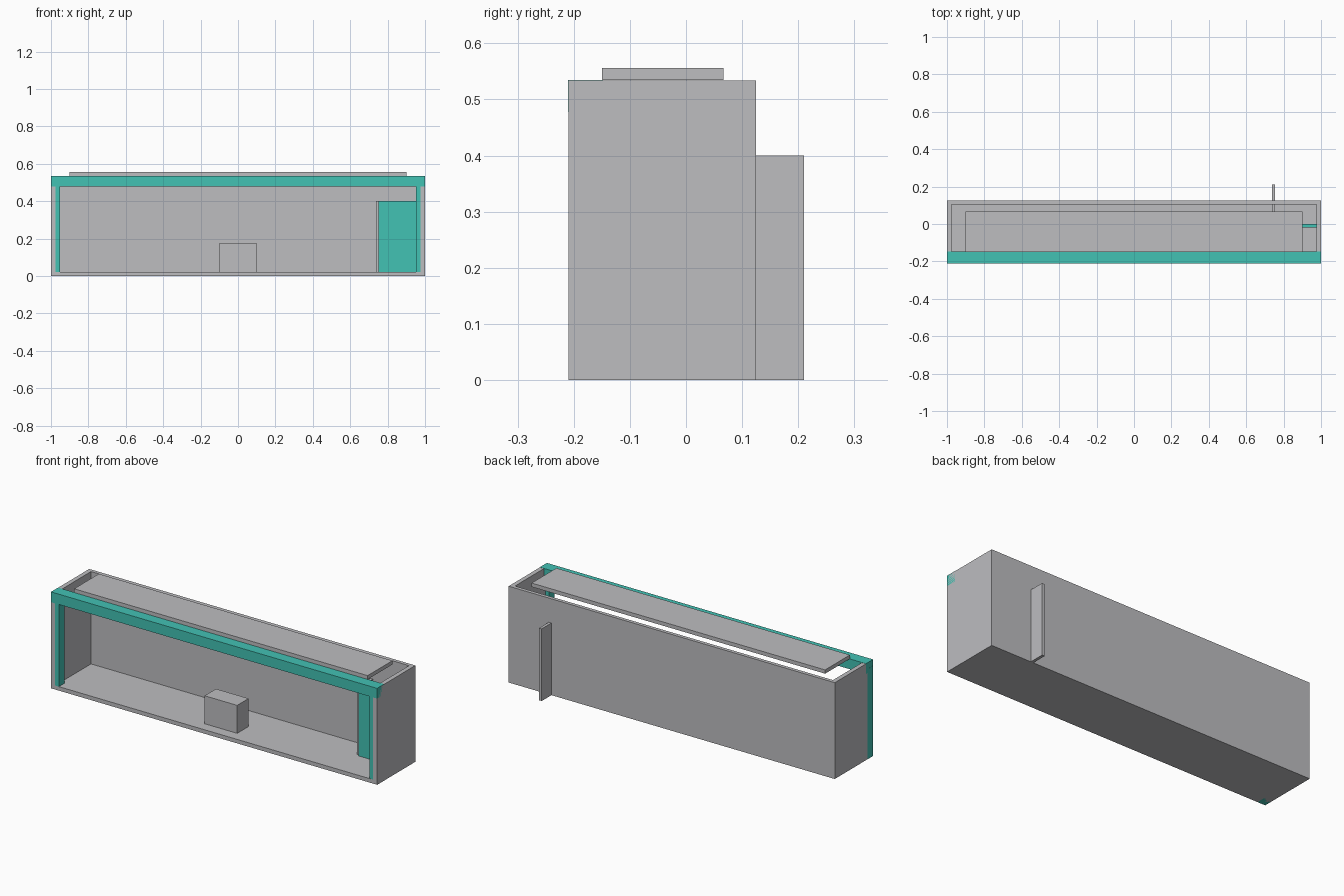
import bpy

if "Cube" in bpy.data.objects:
    bpy.data.objects.remove(bpy.data.objects["Cube"])


def material(name, rgb):
    m = bpy.data.materials.new(name)
    m.diffuse_color = (*rgb, 1.0)
    m.use_nodes = True
    m.node_tree.nodes["Principled BSDF"].inputs["Base Color"].default_value = m.diffuse_color
    return m


GREY = material("light grey", (0.509, 0.509, 0.527))
TEAL = material("teal", (0.0545, 0.539, 0.456))


def box(name, x, y, z, mat=GREY):
    """Axis-aligned box from (min, max) ranges."""
    bpy.ops.mesh.primitive_cube_add(size=1, location=[(a + b) / 2 for a, b in (x, y, z)])
    ob = bpy.context.object
    ob.name = name
    ob.scale = [b - a for a, b in (x, y, z)]
    bpy.ops.object.transform_apply(location=False, rotation=False, scale=True)
    ob.data.materials.append(mat)
    return ob


# Shell, open at the front and top
box("floor", (-0.975, 0.975), (-0.209, 0.105), (0, 0.022))
box("back_wall", (-0.975, 0.975), (0.105, 0.125), (0, 0.534))
box("left_wall", (-1, -0.975), (-0.209, 0.125), (0, 0.534))
box("right_wall", (0.975, 1), (-0.209, 0.125), (0, 0.534))

# Front frame: the left post shows on the outside, the right one stays inside its wall
box("front_header", (-1, 1), (-0.21, -0.148), (0.478, 0.535), TEAL)
box("left_post", (-1.0005, -0.952), (-0.2085, -0.16), (0, 0.5), TEAL)
box("right_post", (0.952, 0.9995), (-0.2085, -0.16), (0.001, 0.5), TEAL)

# Flat roof board
box("roof_board", (-0.9, 0.9), (-0.15, 0.067), (0.535, 0.556))

# Block on the floor
box("counter_block", (-0.1, 0.1), (-0.15, -0.05), (0.02, 0.177))

# Inner screen, and the fin that passes through the back wall
box("inner_screen", (0.752, 0.975), (-0.02, 0), (0.001, 0.4), TEAL)
box("back_fin", (0.738, 0.754), (-0.01, 0.21), (0, 0.4))
